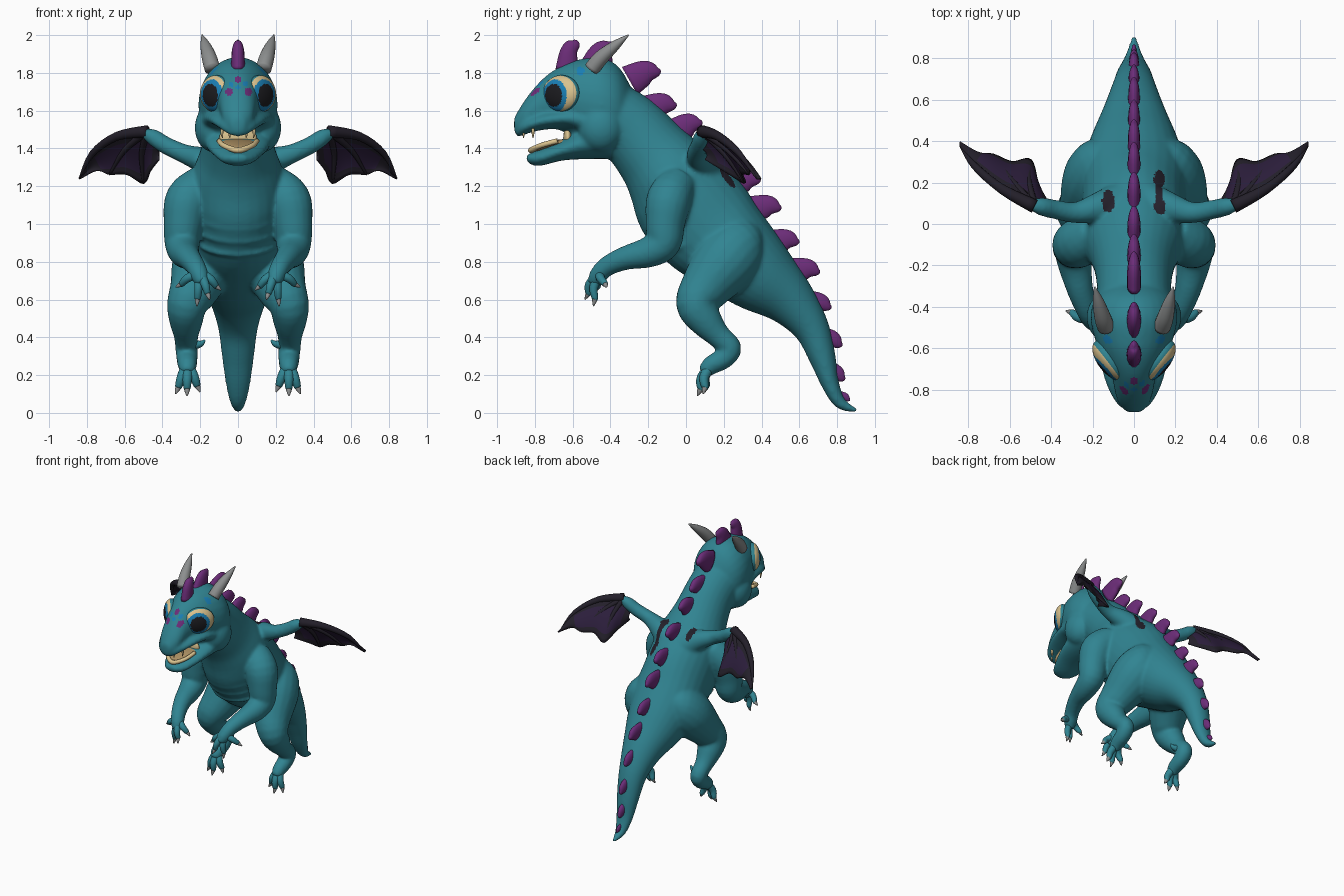
import bpy, bmesh, math
from mathutils import Vector, Matrix

if "Cube" in bpy.data.objects:
    bpy.data.objects.remove(bpy.data.objects["Cube"])

COLOURS = {
    "teal_skin": (.03, .23, .285), "purple": (.15, .026, .19), "horn_grey": (.26, .27, .27),
    "cream": (.70, .54, .27), "iris_blue": (.01, .21, .46), "black": (.012, .012, .015),
    "wing_dark": (.017, .014, .023), "wing_purple": (.025, .013, .045),
    "mouth_brown": (.40, .27, .12)}
MATS = {}
for k, c in COLOURS.items():
    MATS[k] = bpy.data.materials.new(k)
    MATS[k].diffuse_color = (*c, 1)


def make(name, bm, *mats):
    """Turn a bmesh into a smooth named object."""
    bmesh.ops.recalc_face_normals(bm, faces=bm.faces)
    me = bpy.data.meshes.new(name)
    bm.to_mesh(me)
    bm.free()
    for m in mats:
        me.materials.append(MATS[m])
    me.polygons.foreach_set("use_smooth", [True] * len(me.polygons))
    ob = bpy.data.objects.new(name, me)
    bpy.context.collection.objects.link(ob)
    return ob


def spline(pts, steps=4):
    """Catmull-Rom through tuples of any length."""
    out, n = [], len(pts)
    for i in range(n - 1):
        a, b, c, d = pts[max(i - 1, 0)], pts[i], pts[i + 1], pts[min(i + 2, n - 1)]
        for k in range(steps):
            t = k / steps
            out.append([.5 * (2 * q + (r - p) * t + (2 * p - 5 * q + 4 * r - s) * t * t
                              + (3 * q - p - 3 * r + s) * t ** 3)
                        for p, q, r, s in zip(a, b, c, d)])
    return out + [list(pts[-1])]


def loft(bm, pts, n=18, fixed=False, ref=(1, 0, 0), sx=1):
    """Closed tube through (x, y, z, half_width, half_height) stations."""
    P = spline([p if len(p) == 5 else (*p, p[3]) for p in pts])
    C = [Vector((p[0] * sx, p[1], p[2])) for p in P]
    rings = []
    for i, p in enumerate(P):
        t = (C[min(i + 1, len(C) - 1)] - C[max(i - 1, 0)]).normalized()
        side = Vector(ref)
        side = (side - t * side.dot(t)).normalized()
        up = t.cross(side)
        if fixed:
            side, up = Vector((1, 0, 0)), Vector((0, 0, 1))
        w, h = max(p[3], .002), max(p[4], .002)
        rings.append([bm.verts.new(C[i] + side * w * math.cos(a) + up * h * math.sin(a))
                      for a in (2 * math.pi * k / n for k in range(n))])
    for r, q in zip(rings, rings[1:]):
        for k in range(n):
            bm.faces.new((r[k], r[(k + 1) % n], q[(k + 1) % n], q[k]))
    bm.faces.new(rings[0])
    bm.faces.new(rings[-1])


def blob(bm, c, r, tilt=0):
    M = Matrix.Translation(c) @ Matrix.Rotation(tilt, 4, 'X') @ Matrix.Diagonal((*r, 1))
    bmesh.ops.create_uvsphere(bm, u_segments=24, v_segments=12, radius=1, matrix=M)


# ---- skin: torso, head and limbs fused into one surface
bm = bmesh.new()
torso = [(-.46, 1.6, .19, .19), (-.3, 1.505, .18, .19), (-.18, 1.375, .2, .205),
         (-.09, 1.26, .24, .24), (0, 1.125, .25, .283), (.11, .99, .25, .285),
         (.235, .87, .255, .25), (.39, .73, .215, .205), (.545, .60, .15, .142),
         (.66, .455, .106, .097), (.72, .30, .085, .072), (.765, .15, .064, .047),
         (.82, .05, .04, .032), (.91, .01, .01, .01)]
loft(bm, [(0, *p) for p in torso], n=28)
cranium = [(-.27, 1.58, .08, .1), (-.35, 1.605, .18, .22), (-.45, 1.63, .21, .252),
           (-.57, 1.655, .185, .215), (-.66, 1.665, .145, .172), (-.74, 1.645, .107, .14),
           (-.81, 1.605, .092, .108), (-.865, 1.56, .075, .078), (-.91, 1.525, .035, .037)]
jaw = [(-.40, 1.46, .185, .115), (-.55, 1.425, .172, .082), (-.66, 1.39, .145, .055),
       (-.76, 1.355, .105, .045), (-.81, 1.345, .075, .035), (-.845, 1.35, .04, .018)]
muzzle = [(-.5, 1.54, .2, .1), (-.62, 1.56, .178, .06), (-.74, 1.55, .147, .05),
          (-.82, 1.53, .115, .045), (-.875, 1.51, .078, .045), (-.9, 1.49, .035, .028)]
for part in (cranium, jaw, muzzle):
    loft(bm, [(0, *p) for p in part], n=28, fixed=True)
# shallow belly folds
for i in range(6):
    t = i / 5
    blob(bm, (0, -.1 + .13 * t ** 2, 1.25 - .34 * t), (.225, .2, .045), .4)

arm = [(.18, -.04, 1.22, .10), (.265, -.09, 1.13, .12), (.29, -.11, 1.0, .105),
       (.295, -.12, .9, .094), (.285, -.2, .85, .082), (.26, -.32, .82, .064),
       (.225, -.42, .775, .053), (.2, -.47, .72, .047), (.19, -.49, .68, .032)]
leg = [(.08, .37, .93, .07), (.13, .30, .9, .15), (.175, .21, .80, .173),
       (.23, .10, .66, .134), (.27, .055, .57, .108), (.275, .11, .48, .088),
       (.275, .17, .41, .066), (.272, .235, .345, .06), (.27, .2, .29, .057),
       (.268, .13, .25, .05), (.268, .095, .21, .036)]
wing_arm = [(.08, .1, 1.27, .1), (.17, .08, 1.33, .075), (.28, .055, 1.37, .052),
            (.38, .07, 1.415, .047), (.45, .085, 1.46, .044), (.5, .095, 1.485, .025)]
finger_root, toe_root = Vector((.2, -.455, .74)), Vector((.268, .135, .255))
finger_tips = [(.09, -.47, .65), (.15, -.535, .60), (.218, -.49, .565), (.33, -.42, .665)]
toe_tips = [(.33, .09, .10), (.27, .06, .09), (.2, .10, .11)]
digits = [(finger_root, Vector(t), .027) for t in finger_tips]
digits += [(toe_root, Vector(t), .03) for t in toe_tips]
claws, digit_bm = bmesh.new(), bmesh.new()
for s in (1, -1):
    loft(bm, arm, sx=s)
    loft(bm, leg, sx=s)
    loft(bm, wing_arm, sx=s, ref=(0, 1, 0))
    blob(bm, (s * .13, -.45, 1.51), (.1, .12, .13))
    # heel spur
    loft(digit_bm, [(.25, .21, .36, .03), (.2, .2, .365, .018), (.175, .195, .385, .005)],
         ref=(0, 1, 0), sx=s)
    # fingers and toes, each with a claw
    for a, b, r in digits:
        knuckle = a.lerp(b, .5) + Vector((0, -.016, .012))
        end = a.lerp(b, .76)
        loft(digit_bm, [(*a, r), (*knuckle, r * .85), (*end, r * .62),
                        (*a.lerp(b, .82), r * .3)], n=14, sx=s, ref=(0, 1, 0))
        loft(claws, [(*a.lerp(b, .7), r * .5), (*a.lerp(b, .83), r * .48), (*b, .003)],
             n=10, sx=s, ref=(0, 1, 0))
make("claws", claws, "horn_grey")
make("fingers_and_toes", digit_bm, "teal_skin")

raw = make("skin_parts", bm)
mod = raw.modifiers.new("fuse", 'REMESH')
mod.mode, mod.voxel_size = 'VOXEL', .011
mod = raw.modifiers.new("soften", 'SMOOTH')
mod.factor, mod.iterations = .5, 10
dg = bpy.context.evaluated_depsgraph_get()
skin = bpy.data.meshes.new_from_object(raw.evaluated_get(dg))
bpy.data.objects.remove(raw)
skin.name = "body"
skin.materials.clear()
for m in ("teal_skin", "purple", "iris_blue", "wing_dark"):
    skin.materials.append(MATS[m])

# skin markings: brow freckles and dark patches on the back
freckles = [(0, 1.765, .018, 1), (-.047, 1.70, .02, 1), (.055, 1.70, .021, 1),
            (-.035, 1.738, .014, 2), (.038, 1.742, .014, 2), (0, 1.725, .012, 2)]
patches = [(-.125, .11, .03, .055), (.125, .085, .028, .04), (.122, .15, .016, .05),
           (.122, .215, .026, .045)]
for f in skin.polygons:
    c, k = f.center, 0
    if c.y < -.6 and c.z > 1.65:
        for x, z, r, m in freckles:
            if math.hypot(c.x - x, c.z - z) < r:
                k = m
    elif c.z > 1.7 and abs(c.x) > .08 and math.hypot(c.y + .56, c.z - 1.81) < .022:
        k = 2
    elif c.z > 1.1 and c.y > 0 and f.normal.z > .2:
        for x, y, rx, ry in patches:
            if ((c.x - x) / rx) ** 2 + ((c.y - y) / ry) ** 2 < 1:
                k = 3
    f.material_index = k
    f.use_smooth = True
bpy.context.collection.objects.link(bpy.data.objects.new("body", skin))

# ---- row of spikes down the back
tips = [(-.585, 1.975), (-.39, 1.965), (-.135, 1.815), (-.05, 1.635), (.085, 1.545),
        (.25, 1.395), (.395, 1.24), (.505, 1.09), (.6, .91), (.71, .75), (.77, .56),
        (.828, .36), (.843, .18), (.868, .07)]
bm = bmesh.new()
for i, p in enumerate(tips):
    a, b = tips[max(i - 1, 0)], tips[min(i + 1, len(tips) - 1)]
    t = Vector((0, b[0] - a[0], b[1] - a[1])).normalized()
    if i == 1:
        t = Vector((0, 1, -.1)).normalized()
    nrm = Vector((0, -t.z, t.y))
    k = 1.08 - .33 * i / 13 if i < 13 else .4
    long = .75 if i == 0 else 1.1
    tip = Vector((0, *p))
    base = tip - t * (.035 if i == 0 else .075) * k - nrm * .15 * k
    mid = base.lerp(tip, .6) - t * .016 * k
    loft(bm, [(*base, .034 * k, .076 * k * long), (*mid, .031 * k, .058 * k * long),
              (*base.lerp(tip, .88), .019 * k, .03 * k), (*tip, .004, .006)], n=14)
make("back_spikes", bm, "purple")

# ---- horns, eyes, wings
horns = bmesh.new()
wing_bones = bmesh.new()
lead = [(.42, .085, 1.40), (.48, .085, 1.49), (.64, .17, 1.465), (.77, .28, 1.375),
        (.84, .375, 1.24)]
trail = [(.42, .10, 1.34), (.465, .2, 1.28), (.50, .31, 1.215), (.59, .30, 1.262),
         (.68, .335, 1.262), (.75, .34, 1.282), (.84, .375, 1.24)]
for s in (1, -1):
    tag = "left" if s > 0 else "right"
    loft(horns, [(.135, -.5, 1.82, .042), (.152, -.45, 1.88, .04), (.172, -.375, 1.945, .027),
                 (.19, -.305, 2.0, .004)], sx=s)
    # eye: flattened ball with lid rim, coloured by distance from the iris centre
    bm = bmesh.new()
    bmesh.ops.create_uvsphere(bm, u_segments=64, v_segments=48, radius=1,
                              matrix=Matrix.Diagonal((.116, .098, .058, 1)))
    for f in bm.faces:
        c = f.calc_center_median()
        d = math.hypot(c.x - .014, c.y + .01)
        f.material_index = (3 if c.z < .016 else 0 if d > .084 else 1 if d > .06 else 2)
    out = Vector((s * .79, -.61, .04)).normalized()
    fwd = Vector((-s * .61, -.79, 0)).normalized()
    up = Vector((0, 0, 1)) - out * out.z
    B = Matrix((fwd, up.normalized(), out)).transposed().to_4x4()
    bm.transform(Matrix.Translation((s * .117, -.66, 1.69)) @ B)
    make(tag + "_eye", bm, "cream", "iris_blue", "black", "teal_skin")
    # wing membrane between leading and trailing edges
    bm = bmesh.new()
    NU, NV = 36, 10
    L, R = spline(lead, 9), spline(trail, 6)
    grid = []
    for u in range(NU + 1):
        a, b = Vector(L[u]), Vector(R[u])
        row = []
        for v in range(NV + 1):
            p = a.lerp(b, v / NV)
            p.y += .02 * math.sin(math.pi * v / NV)
            row.append(bm.verts.new((p.x * s, p.y, p.z)))
        grid.append(row)
    for u in range(NU):
        for v in range(NV):
            f = bm.faces.new((grid[u][v], grid[u + 1][v], grid[u + 1][v + 1], grid[u][v + 1]))
            f.material_index = 1 if 2 <= v < 8 and 4 < u < 27 else 0
    ob = make(tag + "_wing_membrane", bm, "wing_dark", "wing_purple")
    mod = ob.modifiers.new("thickness", 'SOLIDIFY')
    mod.thickness, mod.offset = .01, 0
    # wing bones: leading edge plus two ribs
    loft(wing_bones, [(*p, r) for p, r in zip(lead[1:], (.034, .024, .017, .004))],
         n=10, sx=s, ref=(0, 1, 0))
    for end in (trail[2], trail[4]):
        m = Vector(lead[1]).lerp(Vector(end), .5) + Vector((.02, .01, .015))
        loft(wing_bones, [(*lead[1], .02), (*m, .015), (*end, .006)], n=10, sx=s,
             ref=(0, 1, 0))
make("horns", horns, "horn_grey")
make("wing_bones", wing_bones, "wing_dark")

# ---- mouth: lining, tongue and teeth
bm = bmesh.new()
blob(bm, (0, -.625, 1.455), (.1, .025, .06))
make("mouth_lining", bm, "cream")
bm = bmesh.new()
loft(bm, [(0, -.6, 1.435, .1, .02), (0, -.7, 1.425, .085, .018), (0, -.77, 1.405, .06, .018),
          (0, -.805, 1.395, .03, .012)], fixed=True)
make("tongue", bm, "mouth_brown")
# lower tooth row and small upper fangs
bm = bmesh.new()
loft(bm, [(-.1, -.68, 1.44, .014), (-.075, -.77, 1.415, .014), (0, -.82, 1.39, .016),
          (.075, -.77, 1.415, .014), (.1, -.68, 1.44, .014)], n=10, ref=(0, 0, 1))
for s in (1, -1):
    for x, y in ((.045, -.86), (.085, -.81)):
        loft(bm, [(x, y, 1.51, .009), (x, y, 1.48, .007), (x * .97, y, 1.455, .002)],
             n=8, sx=s)
make("teeth", bm, "cream")

for m in bpy.data.materials:
    if m.users and not m.is_grease_pencil:
        m.use_nodes = True
        m.node_tree.nodes["Principled BSDF"].inputs["Base Color"].default_value = m.diffuse_color
